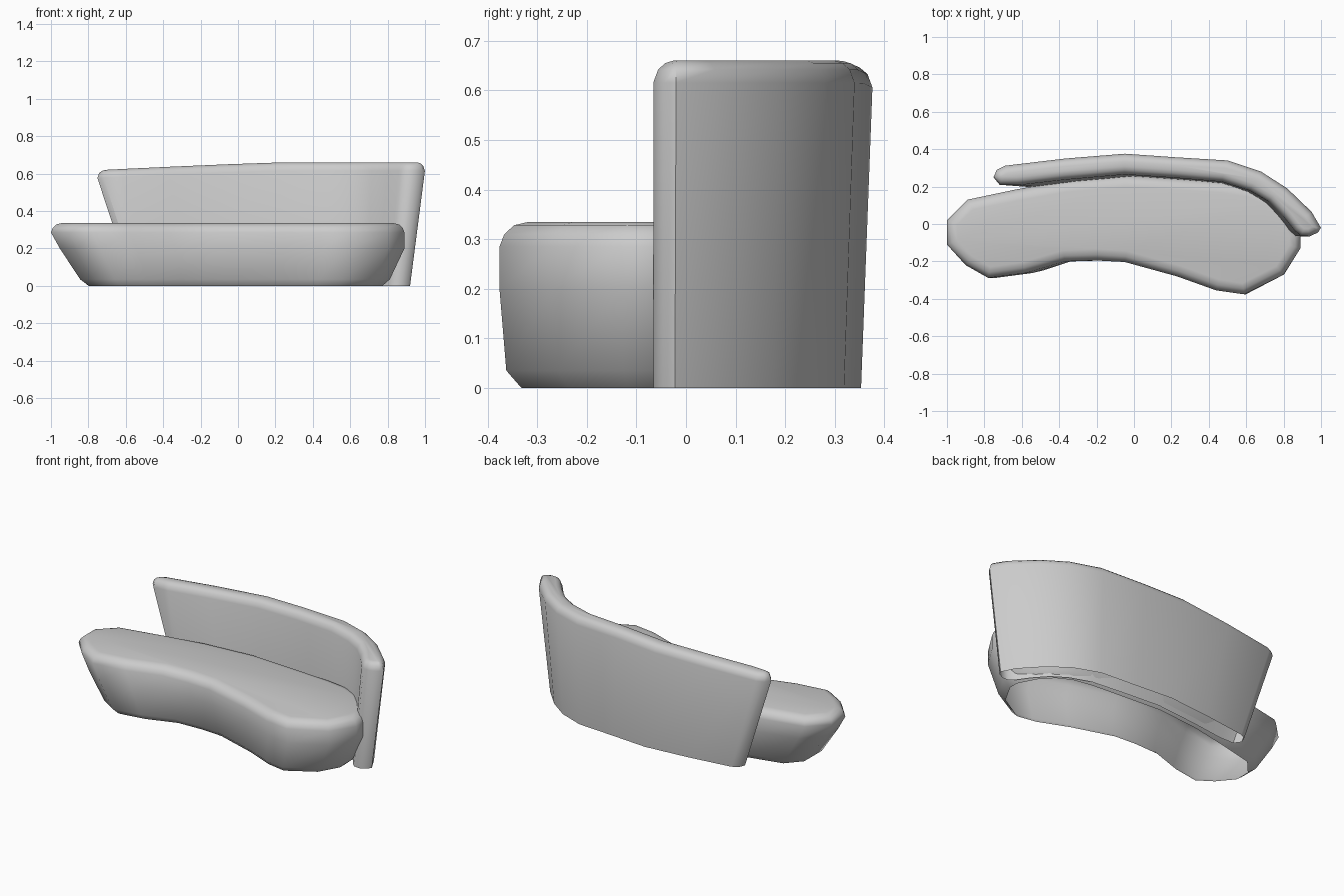
import bpy, bmesh, math
from mathutils import Vector

if "Cube" in bpy.data.objects:
    bpy.data.objects.remove(bpy.data.objects["Cube"])


def inset(points, d):
    """Move a counter-clockwise outline inwards by d."""
    pts = [Vector(p) for p in points]
    out = []
    for i, p in enumerate(pts):
        a = (p - pts[i - 1]).normalized()
        b = (pts[(i + 1) % len(pts)] - p).normalized()
        t = (a + b).normalized()
        out.append(p + Vector((-t.y, t.x)) * d)
    return out


def loft(name, outline, levels, place):
    """Stack inset outlines into a shell with a closed top and open bottom."""
    bm = bmesh.new()
    rings = [[bm.verts.new(place(p.x, p.y, z)) for p in inset(outline, d)]
             for z, d in levels]
    n = len(outline)
    for lo, hi in zip(rings, rings[1:]):
        for i in range(n):
            j = (i + 1) % n
            bm.faces.new((lo[i], lo[j], hi[j], hi[i]))
    bm.faces.new(rings[-1])
    mesh = bpy.data.meshes.new(name)
    bm.to_mesh(mesh)
    bm.free()
    obj = bpy.data.objects.new(name, mesh)
    bpy.context.collection.objects.link(obj)
    bpy.ops.object.select_all(action='DESELECT')
    obj.select_set(True)
    bpy.context.view_layer.objects.active = obj
    bpy.ops.object.shade_smooth_by_angle(angle=math.radians(50))
    return obj


# Seat: kidney-shaped cushion whose ends taper towards the floor
seat_outline = [
    (-1, 0.02), (-1, -0.11), (-0.9, -0.22), (-0.78, -0.288), (-0.58, -0.262),
    (-0.37, -0.2), (-0.2, -0.195), (-0.05, -0.203), (0.23, -0.28),
    (0.44, -0.355), (0.59, -0.376), (0.8, -0.27), (0.89, -0.13), (0.89, -0.05),
    (0.82, 0.07), (0.73, 0.155), (0.62, 0.205), (0.47, 0.228), (0.2, 0.245),
    (-0.05, 0.26), (-0.37, 0.232), (-0.63, 0.185), (-0.89, 0.13)]


def place_seat(x, y, z):
    left = 0.165 * max(0, 1 - z / 0.28)
    right = 0.08 * max(0, 1 - z / 0.2)
    f = (x + 1) / 1.89
    return (x + left * (1 - f) - right * f, y, z)


loft("seat", seat_outline,
     [(0, 0.045), (0.035, 0.014), (0.2, 0), (0.285, 0), (0.31, 0.01),
      (0.328, 0.03), (0.335, 0.06)], place_seat)

# Backrest: thin curved wall wrapping round the right end, leaning outwards
back_outline = [
    (-0.72, 0.21), (-0.62, 0.208), (-0.37, 0.237), (-0.05, 0.265),
    (0.22, 0.247), (0.47, 0.226), (0.62, 0.178), (0.72, 0.12), (0.8, 0.04),
    (0.86, -0.035), (0.893, -0.063), (0.94, -0.066), (0.985, -0.045),
    (1, -0.02), (0.95, 0.065), (0.82, 0.19), (0.68, 0.28), (0.5, 0.34),
    (0.22, 0.357), (-0.05, 0.376), (-0.37, 0.35), (-0.69, 0.312),
    (-0.735, 0.29), (-0.753, 0.25)]


def place_back(x, y, z):
    t = max(0, 1 - z / 0.62)
    f = (x + 0.75) / 1.75
    height = 0.66 - 0.04 * (max(0, 0.25 - x) / 0.96) ** 1.2
    return (x + t * (0.19 * (1 - f) - 0.08 * f),
            y - 0.023 * t * (y + 0.066) / 0.44, z * height / 0.66)


loft("backrest", back_outline,
     [(0, 0), (0.615, 0), (0.642, 0.01), (0.655, 0.025), (0.66, 0.042)],
     place_back)
